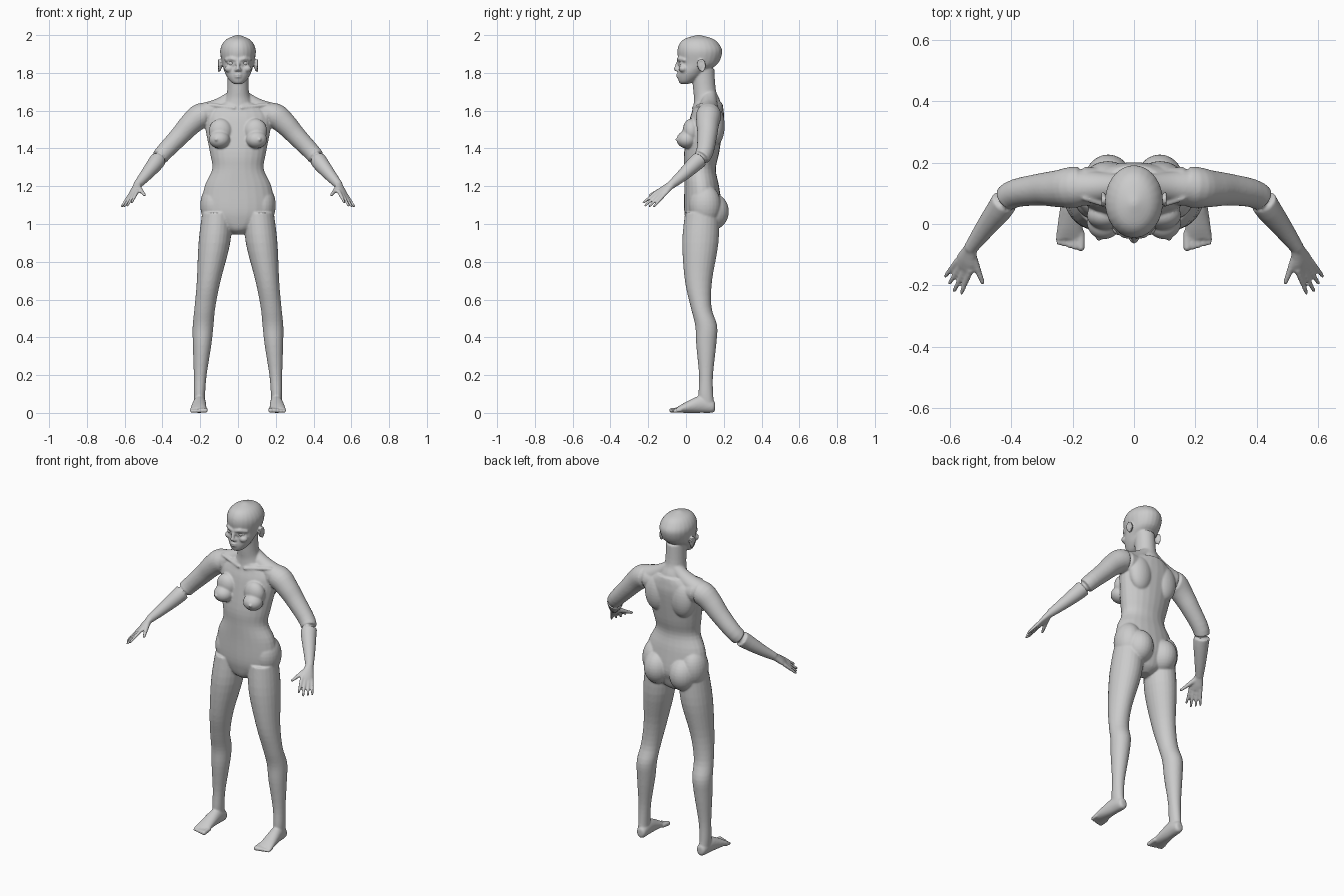
import bpy, bmesh, math
from mathutils import Vector, Matrix

cube = bpy.data.objects.get("Cube")
if cube:
    bpy.data.objects.remove(cube)

skin = bpy.data.materials.new("plain grey")
skin.use_nodes = True
grey = (.6, .6, .6, 1)
skin.diffuse_color = grey
skin.node_tree.nodes["Principled BSDF"].inputs["Base Color"].default_value = grey

bm = bmesh.new()
x_axis, y_axis, z_axis = Matrix.Identity(3)


def refine(rows, steps=4):
    """Smooth curve through rows of numbers, each inner row being passed through."""
    points = []
    last = len(rows) - 1
    for i in range(last):
        before, start = rows[max(i - 1, 0)], rows[i]
        end, after = rows[i + 1], rows[min(i + 2, last)]
        for step in range(steps):
            t = step / steps
            rise = t * t * (3 - 2 * t)
            leave, arrive = t * (1 - t) ** 2 / 2, t * t * (t - 1) / 2
            points.append([b + (c - b) * rise + (c - a) * leave + (d - b) * arrive
                           for a, b, c, d in zip(before, start, end, after)])
    points.append(list(rows[last]))
    return points


def bridge(rings, sides=24):
    """Rings are (centre, u, v); join neighbours and cap both ends."""
    loops = []
    for centre, u, v in rings:
        angles = [math.tau * k / sides for k in range(sides)]
        loops.append([bm.verts.new(centre + u * math.cos(a) + v * math.sin(a)) for a in angles])
    for lower, upper in zip(loops, loops[1:]):
        for k in range(sides):
            n = (k + 1) % sides
            bm.faces.new((lower[k], lower[n], upper[n], upper[k]))
    bm.faces.new(reversed(loops[0]))
    bm.faces.new(loops[-1])


def loft(rows, depth_axis=y_axis):
    """Rows are x, y, z, half width, half depth."""
    bridge([(Vector((x, y, z)), x_axis * width, depth_axis * depth)
            for x, y, z, width, depth in refine(rows)])


def central_loft(rows):
    """Rows are z, y, half width, half depth on the middle plane."""
    loft([(0, y, z, width, depth) for z, y, width, depth in rows])


def blob(centre, radii):
    place = Matrix.Translation(centre) @ Matrix.Diagonal((*radii, 1))
    bmesh.ops.create_uvsphere(bm, u_segments=24, v_segments=16, radius=1, matrix=place)


def tube(rows):
    """Rows are x, y, z, radius; rings follow the path and the ends are round."""
    path = refine(rows)
    centres = [Vector(row[:3]) for row in path]
    last = len(path) - 1
    rings = []
    for i, row in enumerate(path):
        radius = row[3]
        heading = (centres[min(i + 1, last)] - centres[max(i - 1, 0)]).normalized()
        helper = z_axis if abs(heading.y) > abs(heading.z) else y_axis
        u = heading.cross(helper).normalized()
        rings.append((centres[i], u * radius, heading.cross(u) * radius))
    bridge(rings)
    for end in (0, last):
        blob(centres[end], [path[end][3]] * 3)


def taper(start, end, start_radius, end_radius):
    tube([(*start, start_radius), (*end, end_radius)])


# leg, from sole to hip
loft([(.203, .11, .04, .028, .04), (.204, .105, .1, .03, .039), (.2, .106, .2, .034, .037),
      (.19, .107, .36, .049, .053), (.185, .107, .46, .055, .058), (.175, .08, .56, .055, .055),
      (.155, .066, .7, .063, .072), (.125, .076, .9, .084, .096), (.11, .085, 1.06, .08, .09)])
kneecap = Vector((.172, .046, .575))
blob(kneecap, (.034, .02, .042))

# foot, from heel to ball
loft([(.2, .154, .034, .014, .02), (.2, .14, .035, .028, .034), (.203, .08, .046, .034, .046),
      (.208, 0, .029, .041, .029), (.21, -.05, .015, .045, .013)], z_axis)

# toes, shrinking outward
for k in range(5):
    radius = .013 - .001 * k
    root = Vector((.173 + .018 * k, -.03, radius + .005))
    tip = Vector((root.x, .004 * k - .077, radius))
    taper(root, tip, radius, radius)

# arm, from shoulder to wrist
wrist = Vector((.53, -.075, 1.21))
tube([(.13, .125, 1.575, .06), (.195, .12, 1.573, .067), (.25, .115, 1.53, .06),
      (.31, .112, 1.465, .052), (.4, .095, 1.37, .045), (.44, .045, 1.317, .042),
      (.49, -.02, 1.256, .032), (*wrist, .023)])

# palm, in a frame of its own
along = Vector((.3, -.75, -.6)).normalized()
across = Vector((.7, .35, -.45))
across = (across - along * across.dot(along)).normalized()
through = across.cross(along)
palm = [(0, .022, .02), (.03, .029, .018), (.06, .036, .016), (.09, .034, .011)]
bridge([(wrist + along * reach, across * width, through * depth)
        for reach, width, depth in refine(palm)])

# fingers, fanning out from the knuckles
for k in range(4):
    knuckle = wrist + along * .08 + across * (k - 1.5) * .019
    length = .11 - .012 * abs(k - 1)
    fingertip = knuckle + (along + across * .08 * k).normalized() * length
    taper(knuckle, fingertip, .0105, .007)

# thumb
thumb_root = wrist - across * .005 + along * .02
thumb_tip = Vector((.494, -.19, 1.153))
thumb_joint = thumb_root.lerp(thumb_tip, .5)
taper(thumb_root, thumb_joint, .016, .012)
taper(thumb_joint, thumb_tip, .012, .008)

# trapezius and collar bone
tube([(.02, .125, 1.68, .035), (.065, .122, 1.64, .044), (.12, .12, 1.606, .052),
      (.19, .118, 1.578, .062)])
taper(Vector((.02, .04, 1.615)), Vector((.16, .085, 1.632)), .01, .01)

# shoulder blade
blob((.085, .155, 1.52), (.072, .05, .105))

# breast, its upper slope and nipple
breast = Vector((.098, .004, 1.447))
blob(breast, (.056, .054, .047))
blob(breast + Vector((-.006, .024, .045)), (.062, .046, .066))
blob(breast + Vector((.017, -.05, 0)), (.009, .01, .009))

# buttock and hip
blob((.084, .137, 1.066), (.08, .09, .098))
blob((.128, .1, 1.1), (.072, .085, .11))

# ear shell and rim
ear = Vector((.096, .08, 1.838))
blob(ear, (.01, .019, .03))
rim = [math.pi * k / 5 for k in range(8)]
tube([(ear.x + .006, ear.y - .02 * math.cos(a), ear.z + .031 * math.sin(a), .0055) for a in rim])

# eyelids as a slanting almond ring
eye = Vector((.035, -.019, 1.851))
turn = [math.tau * k / 12 for k in range(13)]
tube([(eye.x + .018 * math.cos(a), eye.y - .012 + .008 * math.cos(a),
       eye.z + .009 * math.sin(a), .004) for a in turn])

# brow, cheekbone and nostril
tube([(.012, -.041, 1.869, .009), (.035, -.035, 1.875, .01), (.062, -.008, 1.868, .01)])
blob((.046, -.014, 1.822), (.026, .024, .02))
blob((.011, -.046, 1.815), (.008, .01, .008))

# mirror the limbs and paired details
paired = bm.verts[:] + bm.edges[:] + bm.faces[:]
copies = bmesh.ops.duplicate(bm, geom=paired)["geom"]
for item in copies:
    if isinstance(item, bmesh.types.BMVert):
        item.co.x = -item.co.x
flipped = [item for item in copies if isinstance(item, bmesh.types.BMFace)]
bmesh.ops.reverse_faces(bm, faces=flipped)

# torso
central_loft([(.945, .085, .03, .035), (.97, .085, .08, .07), (1.02, .086, .16, .088),
              (1.08, .09, .194, .1), (1.2, .083, .177, .092), (1.29, .074, .137, .084),
              (1.38, .083, .149, .093), (1.54, .108, .178, .092), (1.6, .116, .16, .083),
              (1.64, .118, .1, .075)])

# neck
central_loft([(1.6, .116, .1, .08), (1.66, .11, .07, .068), (1.71, .098, .057, .06),
              (1.82, .09, .055, .06)])

# head, from chin to crown
central_loft([(1.741, -.008, .02, .02), (1.753, .002, .039, .04), (1.78, .02, .059, .064),
              (1.81, .036, .073, .078), (1.85, .066, .084, .104), (1.91, .073, .095, .119),
              (1.95, .07, .085, .107), (1.98, .068, .058, .076), (2, .066, .01, .01)])

# nose, lips and chin point
taper(Vector((0, -.038, 1.868)), Vector((0, -.054, 1.82)), .008, .011)
for height, width in ((1.791, .022), (1.779, .019)):
    blob((0, -.04, height), (width, .012, .006))
blob((0, -.024, 1.754), (.018, .014, .012))

mesh = bpy.data.meshes.new("body")
bm.to_mesh(mesh)
bm.free()
mesh.materials.append(skin)
body = bpy.data.objects.new("body", mesh)
bpy.context.collection.objects.link(body)

# fuse all parts into one smooth surface
fuse = body.modifiers.new("fuse", 'REMESH')
fuse.mode = 'VOXEL'
fuse.voxel_size = .005
fuse.use_smooth_shade = True
relax = body.modifiers.new("relax", 'SMOOTH')
relax.factor = .5
relax.iterations = 6

# eyeballs
for name, side in (("left_eye", 1), ("right_eye", -1)):
    bpy.ops.mesh.primitive_uv_sphere_add(segments=24, ring_count=16, radius=.017,
                                         location=(side * eye.x, eye.y, eye.z))
    eyeball = bpy.context.object
    eyeball.name = name
    eyeball.data.materials.append(skin)
    bpy.ops.object.shade_smooth()
